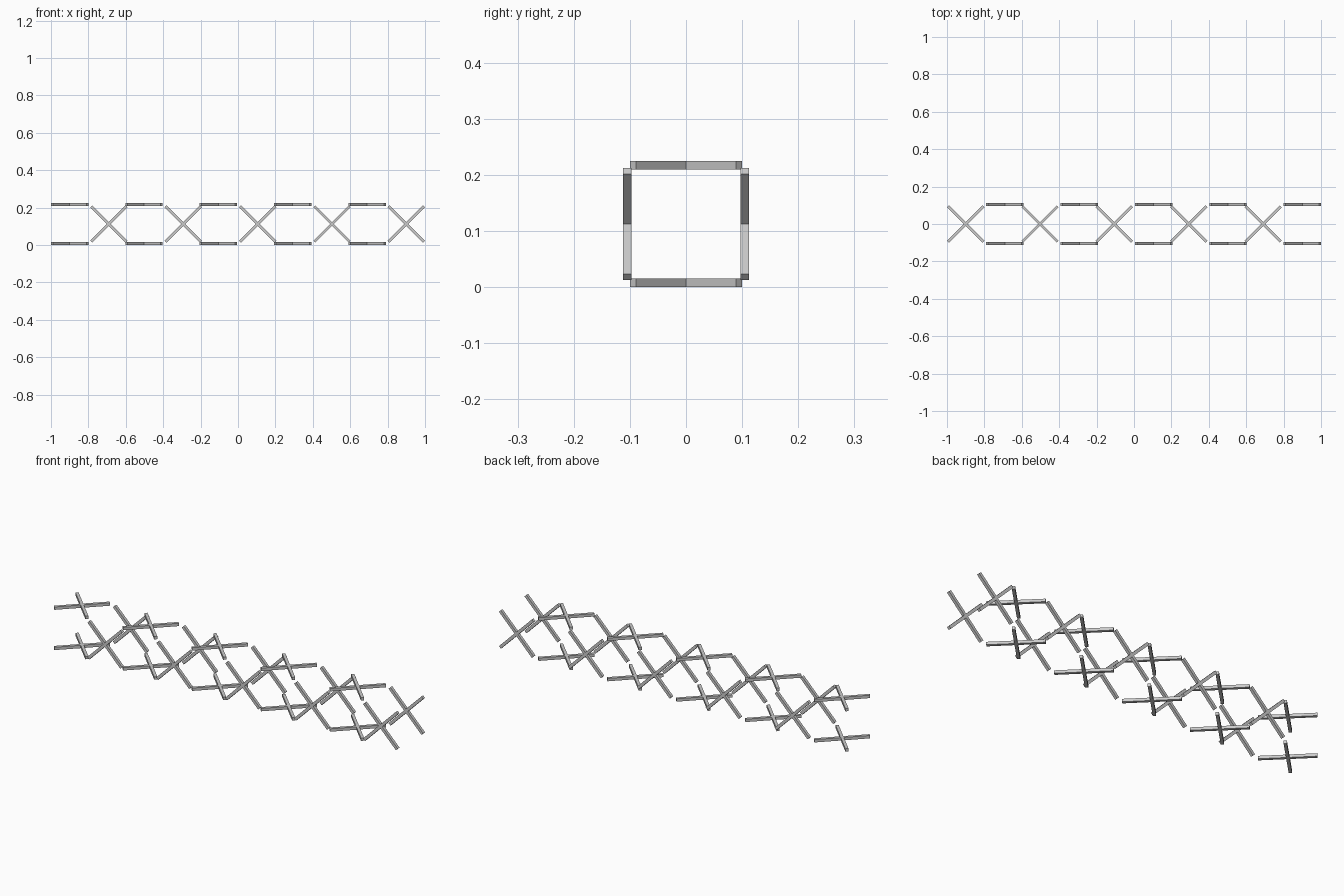
import bpy, math
from mathutils import Matrix, Vector

if "Cube" in bpy.data.objects:
    bpy.data.objects.remove(bpy.data.objects["Cube"])

W = 0.015                        # square bar thickness
SPAN = 0.2                       # extent of each cross
L = SPAN * math.sqrt(2) - W      # bar length
OFF = 0.105                      # distance of each face from the axis
MID = 0.1125                     # height of the axis
PITCH, SHIFT = 0.3975, 0.21      # spacing along x, offset of side crosses


def bar(name, loc, axis, angle):
    bpy.ops.mesh.primitive_cube_add(size=1)
    ob = bpy.context.object
    ob.name = name
    ob.data.transform(Matrix.Rotation(angle, 4, axis) @ Matrix.Diagonal((L, W, W, 1)))
    ob.location = loc


def cross(name, loc, axis):
    for i, a in enumerate((45, -45)):
        bar(f"{name}_bar_{i + 1}", Vector(loc), axis, math.radians(a))


for k in range(5):
    x = -0.9 + k * PITCH
    # flat crosses, top and bottom
    cross(f"bottom_cross_{k + 1}", (x, 0, MID - OFF), 'Z')
    cross(f"top_cross_{k + 1}", (x, 0, MID + OFF), 'Z')
    # upright crosses, front and back
    cross(f"front_cross_{k + 1}", (x + SHIFT, -OFF, MID), 'Y')
    cross(f"back_cross_{k + 1}", (x + SHIFT, OFF, MID), 'Y')
